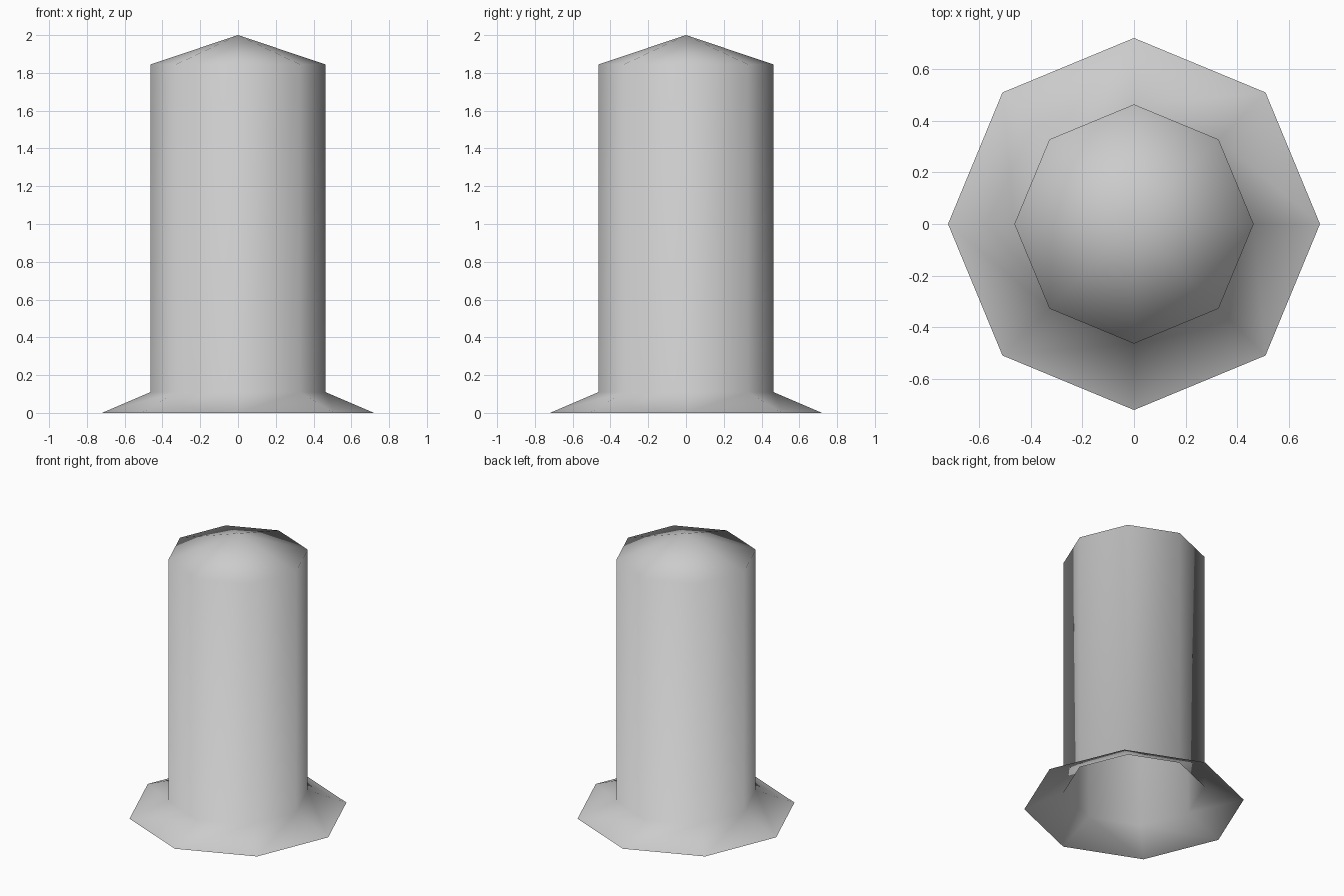
import bpy
import bmesh
from math import cos, sin, tau

cube = bpy.data.objects.get("Cube")
if cube:
    bpy.data.objects.remove(cube, do_unlink=True)

SIDES = 8
# (radius, height) of each ring, from the flared skirt up to the column top
PROFILE = [(0.72, 0.0), (0.463, 0.11), (0.463, 1.845)]
APEX = 2.0

# One plain grey for the whole post
grey = bpy.data.materials.new("light grey")
grey.use_nodes = True
colour = (0.6, 0.6, 0.6, 1.0)
grey.diffuse_color = colour
grey.node_tree.nodes["Principled BSDF"].inputs["Base Color"].default_value = colour


def ring(bm, radius, z):
    angles = [tau * i / SIDES for i in range(SIDES)]
    return [bm.verts.new((radius * cos(a), radius * sin(a), z)) for a in angles]


# Open-bottomed shell: skirt and column walls, closed by a pointed cap
bm = bmesh.new()
rings = [ring(bm, r, z) for r, z in PROFILE]
tip = bm.verts.new((0, 0, APEX))
for i in range(SIDES):
    j = (i + 1) % SIDES
    for low, high in zip(rings, rings[1:]):
        bm.faces.new((low[i], low[j], high[j], high[i]))
    bm.faces.new((rings[-1][i], rings[-1][j], tip))

# Smooth shading runs unbroken over skirt, column and cap
for face in bm.faces:
    face.smooth = True

mesh = bpy.data.meshes.new("flared_post")
bm.to_mesh(mesh)
bm.free()
mesh.materials.append(grey)
post = bpy.data.objects.new("flared_post", mesh)
bpy.context.collection.objects.link(post)
